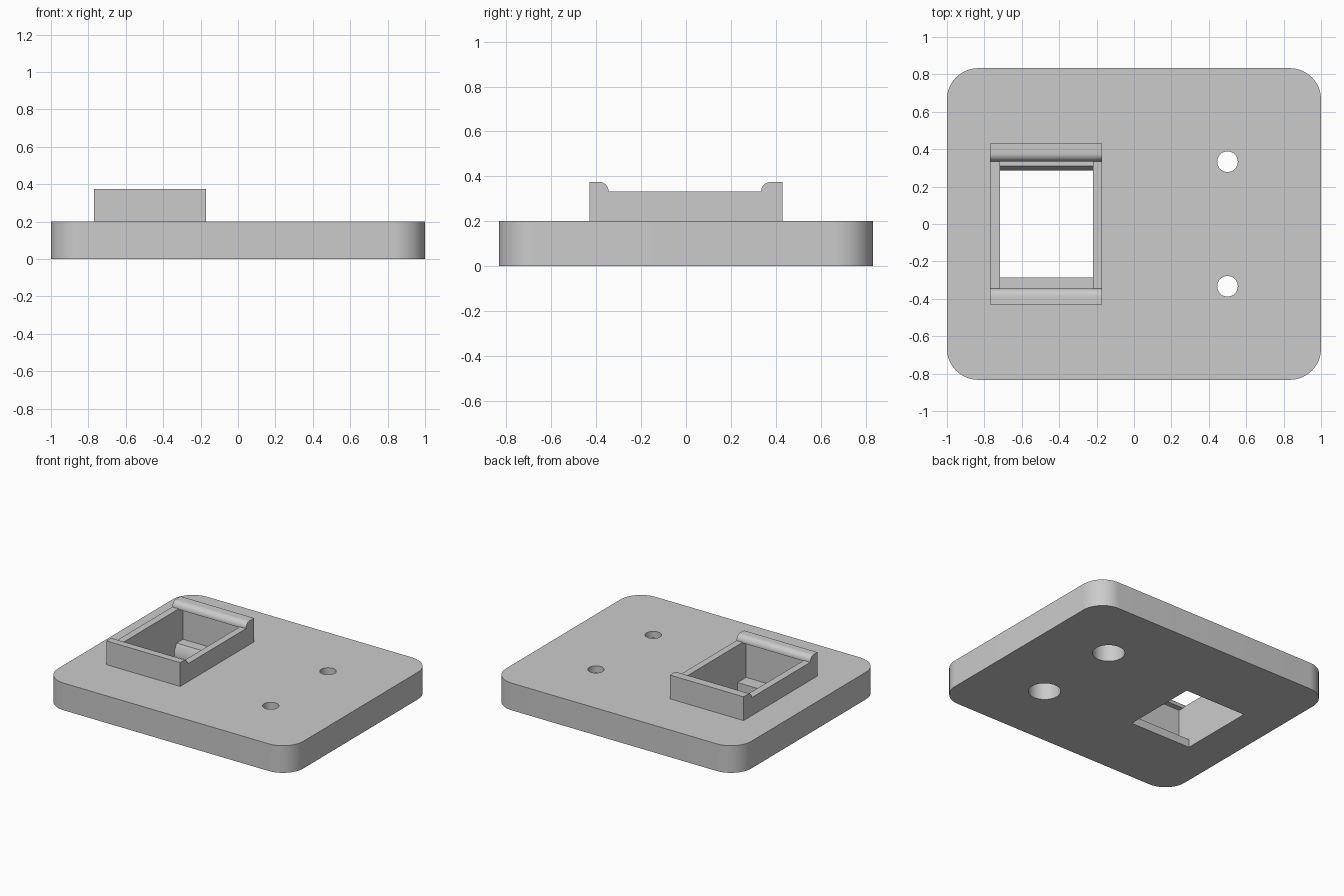
import bpy, bmesh, math
from mathutils import Vector

if "Cube" in bpy.data.objects:
    bpy.data.objects.remove(bpy.data.objects["Cube"])

grey = bpy.data.materials.new("plain_grey")
grey.diffuse_color = (0.6, 0.6, 0.6, 1)
grey.use_nodes = True
grey.node_tree.nodes["Principled BSDF"].inputs["Base Color"].default_value = grey.diffuse_color


def prism(name, outline, direction):
    """Extrude a closed 3D outline along a direction."""
    bm = bmesh.new()
    face = bm.faces.new([bm.verts.new(p) for p in outline])
    out = bmesh.ops.extrude_face_region(bm, geom=[face])
    moved = [v for v in out["geom"] if isinstance(v, bmesh.types.BMVert)]
    bmesh.ops.translate(bm, verts=moved, vec=Vector(direction))
    bmesh.ops.recalc_face_normals(bm, faces=bm.faces)
    mesh = bpy.data.meshes.new(name)
    bm.to_mesh(mesh)
    bm.free()
    obj = bpy.data.objects.new(name, mesh)
    bpy.context.collection.objects.link(obj)
    mesh.materials.append(grey)
    return obj


def arc(cx, cy, r, start, end, steps):
    return [(cx + r * math.cos(math.radians(start + (end - start) * i / steps)),
             cy + r * math.sin(math.radians(start + (end - start) * i / steps)))
            for i in range(steps + 1)]


def side_prism(name, profile, x0, x1):
    """Extrude a (y, z) profile across x."""
    return prism(name, [(x0, y, z) for y, z in profile], (x1 - x0, 0, 0))


def disc_prism(name, x, y, r, z0, z1):
    ring = arc(x, y, r, 0, 360, 48)[:-1]
    return prism(name, [(a, b, z0) for a, b in ring], (0, 0, z1 - z0))


# Base plate with rounded corners
R, HX, HY = 0.167, 1.0, 0.833
outline = (arc(HX - R, HY - R, R, 0, 90, 16) + arc(R - HX, HY - R, R, 90, 180, 16)
           + arc(R - HX, R - HY, R, 180, 270, 16) + arc(HX - R, R - HY, R, 270, 360, 16))
plate = prism("mounting_plate", [(x, y, 0) for x, y in outline], (0, 0, 0.2))

# Raised socket frame with a rounded retaining lip at each end
RIM, TOP, r = 0.333, 0.375, 0.042
frame = ([(-0.43, 0.1), (0.43, 0.1), (0.43, TOP)]
         + arc(0.335 + r, RIM, r, 90, 180, 10)
         + arc(-0.345 - r, RIM, r, 0, 90, 10) + [(-0.43, TOP)])
socket = side_prism("socket_frame", frame, -0.77, -0.17)

# Socket opening: narrow at the bottom, ledges inside, undercut below the lips
opening = [(-0.285, -0.1), (0.285, -0.1), (0.285, 0.045), (0.31, 0.09), (0.385, 0.09),
           (0.385, 0.328), (0.335, 0.328), (0.335, 0.5), (-0.345, 0.5),
           (-0.345, 0.328), (-0.385, 0.328), (-0.385, 0.06), (-0.285, 0.06)]
cutters = [side_prism("socket_opening_cutter", opening, -0.717, -0.22)]

# Screw holes, counterbored from below
for y in (-0.333, 0.333):
    cutters.append(disc_prism("screw_hole_cutter", 0.5, y, 0.055, -0.1, 0.4))
    cutters.append(disc_prism("screw_head_cutter", 0.5, y, 0.108, -0.1, 0.15))

# Merge the frame into the plate, then cut the openings
for tool, op in [(socket, 'UNION')] + [(c, 'DIFFERENCE') for c in cutters]:
    mod = plate.modifiers.new(tool.name, 'BOOLEAN')
    mod.operation, mod.object, mod.solver = op, tool, 'EXACT'
    bpy.context.view_layer.objects.active = plate
    bpy.ops.object.modifier_apply(modifier=mod.name)
    bpy.data.objects.remove(tool)

plate.select_set(True)
bpy.ops.object.shade_smooth_by_angle(angle=math.radians(30))
